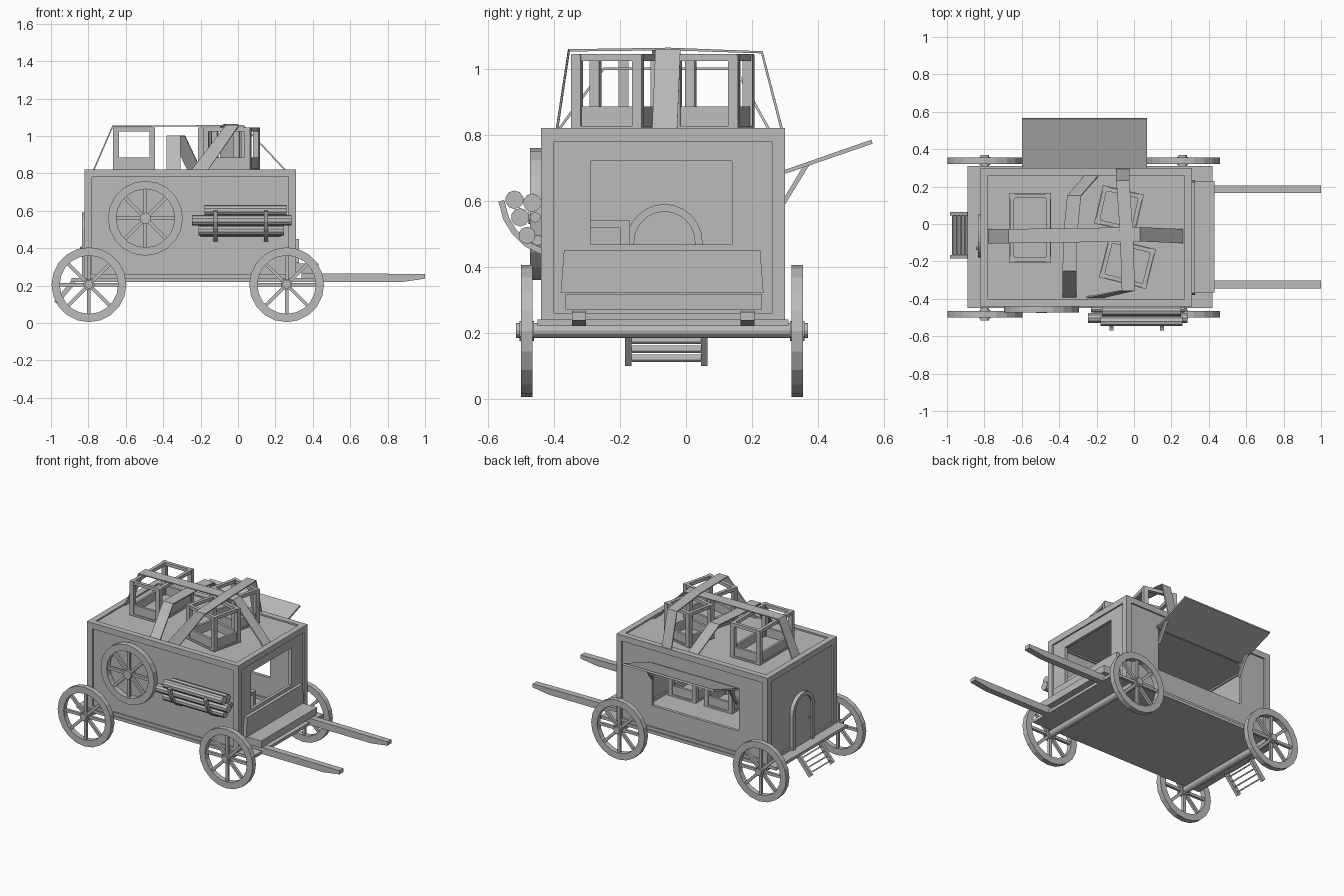
import bpy, bmesh, math
from mathutils import Vector, Matrix

if "Cube" in bpy.data.objects:
    bpy.data.objects.remove(bpy.data.objects["Cube"])

grey = bpy.data.materials.new("weathered_grey")
grey.diffuse_color = (0.5, 0.5, 0.5, 1)
grey.use_nodes = True
grey.node_tree.nodes["Principled BSDF"].inputs["Base Color"].default_value = grey.diffuse_color


def finish(name, bm):
    bmesh.ops.recalc_face_normals(bm, faces=bm.faces)
    me = bpy.data.meshes.new(name)
    bm.to_mesh(me)
    bm.free()
    me.materials.append(grey)
    ob = bpy.data.objects.new(name, me)
    bpy.context.collection.objects.link(ob)
    return ob


def add_box(bm, x0, x1, y0, y1, z0, z1, m=Matrix()):
    c = Matrix.Translation(((x0 + x1) / 2, (y0 + y1) / 2, (z0 + z1) / 2))
    s = Matrix.Diagonal((x1 - x0, y1 - y0, z1 - z0, 1))
    bmesh.ops.create_cube(bm, size=1, matrix=m @ c @ s)


def boxes(name, *items):
    bm = bmesh.new()
    for b in items:
        add_box(bm, *b)
    return finish(name, bm)


def add_rod(bm, a, b, r, n=10):
    a, b = Vector(a), Vector(b)
    d = b - a
    m = Matrix.Translation((a + b) / 2) @ d.to_track_quat('Z', 'Y').to_matrix().to_4x4()
    bmesh.ops.create_cone(bm, cap_ends=True, segments=n, radius1=r, radius2=r,
                          depth=d.length, matrix=m)


def prism(name, pts, vec):
    """Closed outline pushed along a vector."""
    bm = bmesh.new()
    f = bm.faces.new([bm.verts.new(p) for p in pts])
    g = bmesh.ops.extrude_face_region(bm, geom=[f])
    bmesh.ops.translate(bm, verts=[v for v in g['geom'] if isinstance(v, bmesh.types.BMVert)], vec=vec)
    return finish(name, bm)


def ribbon(name, path, widths, t):
    """Flat band along a path; widths are half-width vectors."""
    bm = bmesh.new()
    rows = [[bm.verts.new(Vector(p) + s * Vector(w)) for s in (-1, 1)] for p, w in zip(path, widths)]
    for a, b in zip(rows, rows[1:]):
        bm.faces.new((a[0], a[1], b[1], b[0]))
    ob = finish(name, bm)
    mod = ob.modifiers.new("thickness", 'SOLIDIFY')
    mod.thickness, mod.offset = t, 0
    return ob


# Body: corner beams around recessed panels
X0, X1, Y0, Y1, Z0, Z1, B = -.82, .31, -.44, .30, .24, .82, .04
beams = []
for y in (Y0, Y1 - B):
    beams += [(X0, X1, y, y + B, z, z + B) for z in (Z0 - .02, Z1 - B)]
    beams += [(x, x + B, y, y + B, Z0, Z1) for x in (X0, X1 - B)]
for x in (X0, X1 - B):
    beams += [(x, x + B, Y0, Y1, z, z + B) for z in (Z0 - .02, Z1 - B)]
boxes("body_frame", *beams)
R, T = .01, .03
boxes("roof_panel", (X0 + T, X1 - T, Y0 + T, Y1 - T, Z1 - T, Z1 - R))
boxes("right_wall", (X0 + T, X1 - T, Y0 + R, Y0 + T, Z0, Z1 - T))
boxes("back_wall", (X0 + R, X0 + T, Y0 + T, Y1 - T, Z0, Z1 - T))


def opening(a0, a1, z0, z1, b0, b1, c0, c1):
    return [(a0, b0, z0, z1), (b1, a1, z0, z1), (b0, b1, z0, c0), (b0, b1, c1, z1)]


boxes("front_wall", *[(X1 - T, X1 - R, a, b, c, d) for a, b, c, d in
                      opening(Y0 + T, Y1 - T, Z0, Z1 - T, -.29, .14, .467, .72)])
boxes("window_wall", *[(a, b, Y1 - T, Y1 - R, c, d) for a, b, c, d in
                       opening(X0 + T, X1 - T, Z0, Z1 - T, -.60, .05, .40, .69)])
boxes("floor", (-.89, .42, -.45, .31, .22, .24))

# Awning with braces
prism("awning", [(-.6, .295, .68), (-.6, .295, .692), (-.6, .562, .785), (-.6, .566, .773)], (.67, 0, 0))
for x in (-.59, .04):
    prism("awning_brace", [(x, .295, .58), (x, .295, .605), (x, .355, .705), (x, .375, .71)], (.02, 0, 0))

# Arched door at the back
def arch(half, top, x):
    pts = [(x, -.065 + half, .24)]
    for i in range(13):
        a = math.pi * i / 12
        pts.append((x, -.065 + half * math.cos(a), top - half + half * math.sin(a)))
    return pts + [(x, -.065 - half, .24)]


bm = bmesh.new()
outer, inner = arch(.115, .59, 0), arch(.092, .567, 0)
rings = [[bm.verts.new((x, p[1], p[2])) for p in r]
         for x, r in ((-.835, outer), (-.835, inner), (-.775, inner), (-.775, outer))]
for k in range(4):
    a, b = rings[k], rings[(k + 1) % 4]
    for i in range(len(a) - 1):
        bm.faces.new((a[i], a[i + 1], b[i + 1], b[i]))
finish("door_frame", bm)
prism("door", arch(.095, .57, -.822), (.04, 0, 0))
bm = bmesh.new()
bmesh.ops.create_icosphere(bm, subdivisions=1, radius=.012, matrix=Matrix.Translation((-.835, -.13, .40)))
finish("door_knob", bm)

# Back steps
bm = bmesh.new()
m = Matrix.Translation((-.925, -.06, .165)) @ Matrix.Rotation(math.radians(40), 4, 'Y')
for y in (-.125, .105):
    add_box(bm, -.013, .013, y, y + .02, -.075, .075, m)
for z in (-.055, -.02, .015, .05):
    add_box(bm, -.013, .013, -.11, .11, z - .004, z + .004, m)
finish("back_steps", bm)


# Wheels
def wheel(name, x, y0, y1, z, r=.2, n=20):
    bm = bmesh.new()
    prof = ((r, y0), (r, y1), (r * .78, y1), (r * .78, y0))
    rings = [[bm.verts.new((x + q * math.cos(i * math.tau / n), y, z + q * math.sin(i * math.tau / n)))
              for q, y in prof] for i in range(n)]
    for i in range(n):
        a, b = rings[i], rings[(i + 1) % n]
        for k in range(4):
            bm.faces.new((a[k], a[(k + 1) % 4], b[(k + 1) % 4], b[k]))
    yc = (y0 + y1) / 2
    for i in range(8):
        m = Matrix.Translation((x, yc, z)) @ Matrix.Rotation(i * math.pi / 4, 4, 'Y')
        add_box(bm, .01, r * .8, -.009, .009, -.009, .009, m)
    add_rod(bm, (x, y0 - .004, z), (x, y1 + .004, z), .03, 12)
    finish(name, bm)


for x in (-.797, .26):
    wheel("right_wheel", x, -.50, -.465, .205)
    wheel("left_wheel", x, .32, .355, .205)
    bm = bmesh.new()
    add_rod(bm, (x, -.515, .207), (x, .37, .207), .023, 12)
    finish("axle", bm)
wheel("spare_wheel", -.495, -.473, -.435, .56)

# Log stack in two curved brackets
bm = bmesh.new()
for y, z, r, a, b in ((-.52, .603, .028, -.18, .26), (-.466, .594, .028, -.17, .25),
                      (-.503, .55, .028, -.245, .285), (-.457, .55, .016, -.23, .27),
                      (-.482, .495, .026, -.21, .245), (-.45, .48, .016, -.2, .23)):
    add_rod(bm, (a, y, z), (b, y, z), r)
finish("logs", bm)
for x in (-.12, .15):
    path = [(-.56, .60), (-.545, .545), (-.52, .505), (-.485, .47), (-.435, .445)]
    ribbon("log_bracket", [(x, y, z) for y, z in path], [(.011, 0, 0)] * 5, .018)

# Driving bench and shafts
boxes("bench_seat", (.30, .43, -.365, .23, .27, .318))
prism("bench_back", [(.305, -.38, .32), (.305, .235, .32), (.305, .225, .45), (.305, -.37, .45)], (.022, 0, 0))
for y in (-.345, .165):
    prism("shaft", [(.34, y, .22), (.88, y, .22), (1, y, .237), (1, y, .262), (.34, y, .267)], (0, .042, 0))


# Open cages
def cage(name, x, y, z, sx, sy, h, deg):
    bm = bmesh.new()
    m = Matrix.Translation((x, y, z)) @ Matrix.Rotation(math.radians(deg), 4, 'Z')
    a, b, p = sx / 2, sy / 2, .03
    add_box(bm, -a, a, -b, b, 0, .012, m)
    for s in (-1, 1):
        u, v = s * (a - p / 2), s * (b - p / 2)
        add_box(bm, u - .008, u + .008, -b, b, 0, .07, m)
        add_box(bm, -a, a, v - .008, v + .008, 0, .07, m)
        add_box(bm, u - .011, u + .011, -b, b, h - .022, h, m)
        add_box(bm, -a, a, v - .011, v + .011, h - .022, h, m)
        for w in (-v, v):
            add_box(bm, u - p / 2, u + p / 2, w - p / 2, w + p / 2, 0, h - .003, m)
    finish(name, bm)


cage("rear_roof_cage", -.555, -.02, .815, .225, .37, .23, 0)
cage("left_roof_cage", -.08, .08, .815, .225, .21, .23, -13)
cage("right_roof_cage", -.035, -.21, .815, .26, .22, .23, -14)
cage("front_inner_cage", .15, -.28, .24, .21, .22, .30, 0)
cage("rear_inner_cage", -.12, -.28, .24, .21, .22, .30, 0)

# Straps over the roof load
ribbon("long_strap", [(-.775, -.065, .81), (-.67, -.065, 1.052), (.03, -.055, 1.055), (.26, -.065, .81)],
       [(0, .038, 0)] * 4, .008)
ribbon("front_strap", [(-.21, -.392, .81), (-.03, -.355, 1.056), (-.04, -.05, 1.06), (-.06, .23, 1.05),
                       (-.06, .292, .81)],
       [(.045, 0, 0)] + [(.035, 0, 0)] * 4, .008)
ribbon("middle_strap", [(-.345, -.39, .81), (-.345, -.25, 1.0), (-.34, -.05, 1.0), (-.32, .15, 1.0),
                        (-.23, .255, .81)], [(.037, 0, 0)] * 5, .008)
